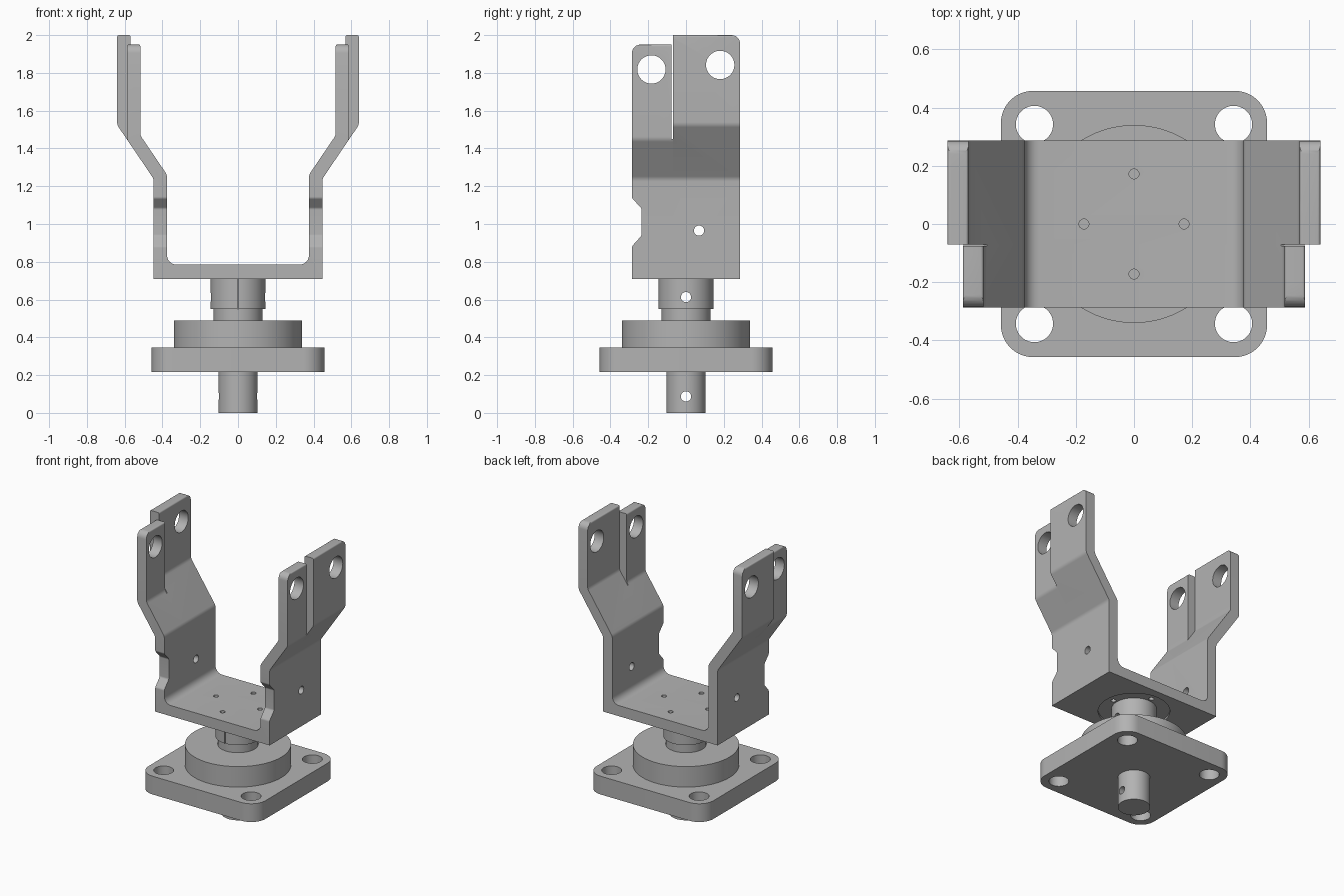
import bpy, bmesh, math
from mathutils import Vector

if "Cube" in bpy.data.objects:
    bpy.data.objects.remove(bpy.data.objects["Cube"])

grey = bpy.data.materials.new("plain_grey")
grey.diffuse_color = (0.45, 0.45, 0.45, 1)
grey.use_nodes = True
grey.node_tree.nodes["Principled BSDF"].inputs["Base Color"].default_value = grey.diffuse_color


def fillet(points, segs=6):
    """Round the corners of a closed outline given as (u, v, radius)."""
    out = []
    n = len(points)
    for i, (u, v, r) in enumerate(points):
        p = Vector((u, v))
        if r == 0:
            out.append(p)
            continue
        a = (Vector(points[i - 1][:2]) - p).normalized()
        b = (Vector(points[(i + 1) % n][:2]) - p).normalized()
        half = a.angle(b) / 2
        centre = p + (a + b).normalized() * r / math.sin(half)
        s = p + a * r / math.tan(half) - centre
        e = p + b * r / math.tan(half) - centre
        sweep = s.angle(e)
        for k in range(segs + 1):
            t = k / segs
            out.append(centre + (s * math.sin((1 - t) * sweep) + e * math.sin(t * sweep)) / math.sin(sweep))
    return out


def prism(name, outline, axis, lo, hi):
    """Extrude a 2D outline along an axis from lo to hi."""
    place = {'x': lambda p, t: (t, p[0], p[1]),
             'y': lambda p, t: (p[0], t, p[1]),
             'z': lambda p, t: (p[0], p[1], t)}[axis]
    bm = bmesh.new()
    a = [bm.verts.new(place(p, lo)) for p in outline]
    b = [bm.verts.new(place(p, hi)) for p in outline]
    bm.faces.new(a)
    bm.faces.new(b[::-1])
    for i in range(len(a)):
        j = (i + 1) % len(a)
        bm.faces.new((a[i], a[j], b[j], b[i]))
    bmesh.ops.recalc_face_normals(bm, faces=bm.faces)
    mesh = bpy.data.meshes.new(name)
    bm.to_mesh(mesh)
    bm.free()
    mesh.materials.append(grey)
    ob = bpy.data.objects.new(name, mesh)
    bpy.context.collection.objects.link(ob)
    return ob


def cylinder(name, r, axis, lo, hi, u=0, v=0, n=64):
    ring = [(u + r * math.cos(2 * math.pi * i / n), v + r * math.sin(2 * math.pi * i / n)) for i in range(n)]
    return prism(name, ring, axis, lo, hi)


def box(name, u0, u1, v0, v1, axis, lo, hi):
    return prism(name, [(u0, v0), (u1, v0), (u1, v1), (u0, v1)], axis, lo, hi)


def combine(ob, other, operation='DIFFERENCE'):
    """Apply a boolean and remove the helper object."""
    other.hide_render = True
    mod = ob.modifiers.new("cut", 'BOOLEAN')
    mod.operation, mod.object, mod.solver = operation, other, 'EXACT'
    bpy.context.view_layer.objects.active = ob
    bpy.ops.object.modifier_apply(modifier=mod.name)
    bpy.data.objects.remove(other)


def fork_outline(x, top):
    """U-shaped front outline whose arms flare out to x."""
    z = 1.24 + (x - 0.447) * 1.474
    right = [(0.447, 0.71, 0), (0.447, 1.24, 0.05), (x, z, 0.05), (x, top, 0.01),
             (x - 0.071, top, 0.01), (x - 0.071, z + 0.021, 0.05),
             (0.376, 1.261, 0.05), (0.376, 0.785, 0.05)]
    return fillet(right + [(-u, v, r) for u, v, r in reversed(right)])


# Fork bracket: tall rear half and short notched front half
W = 0.286
fork = prism("fork_bracket", fork_outline(0.64, 2.0), 'y', -0.5, 0.5)
rear_side = [(-0.07, 0.6, 0), (W, 0.6, 0), (W, 2.1, 0), (W, 2.0, 0)]
combine(fork, prism("rear_side", fillet([(-0.07, 0.6, 0), (W, 0.6, 0), (W, 2.0, 0.045), (-0.07, 2.0, 0)]),
                    'x', -1, 1), 'INTERSECT')
front = prism("front_half", fork_outline(0.588, 1.95), 'y', -0.5, 0.5)
front_side = fillet([(-0.07, 0.6, 0), (-0.07, 1.95, 0), (-W, 1.95, 0.045),
                     (-W, 1.137, 0.02), (-0.236, 1.083, 0.02),
                     (-0.236, 0.938, 0.02), (-W, 0.882, 0.02), (-W, 0.6, 0)])
combine(front, prism("front_side", front_side, 'x', -1, 1), 'INTERSECT')
combine(fork, front, 'UNION')

# Slit between the tabs, then the arm holes
combine(fork, box("slit", -0.076, -0.07, 1.45, 2.1, 'x', -1, 1))
for y, z, r in ((-0.183, 1.818, 0.075), (0.181, 1.842, 0.075), (0.069, 0.965, 0.027)):
    combine(fork, cylinder("arm_hole", r, 'x', -1, 1, y, z, 48))

# Recess under the bracket floor and four small floor holes
combine(fork, cylinder("recess", 0.23, 'z', 0.6, 0.725))
for x, y in ((0.172, 0), (-0.172, 0), (0, 0.172), (0, -0.172)):
    combine(fork, cylinder("floor_hole", 0.017, 'z', 0.6, 0.9, x, y, 24))

# Hub with cross pin hole and split line
hub = cylinder("hub", 0.145, 'z', 0.55, 0.726)
combine(hub, cylinder("pin_hole", 0.027, 'x', -1, 1, 0, 0.613, 32))
combine(hub, box("split", -0.003, 0.003, -0.2, -0.12, 'z', 0.5, 0.8))
neck = cylinder("hub_neck", 0.13, 'z', 0.488, 0.551)

# Stacked round bearing housing
lower_disc = cylinder("lower_disc", 0.34, 'z', 0.344, 0.40, n=96)
upper_disc = cylinder("upper_disc", 0.34, 'z', 0.40, 0.49, n=96)

# Square mounting plate with corner holes
S = 0.457
plate = prism("mounting_plate", fillet([(-S, -S, 0.11), (S, -S, 0.11), (S, S, 0.11), (-S, S, 0.11)], 12),
              'z', 0.216, 0.345)
for x in (-0.342, 0.342):
    for y in (-0.342, 0.342):
        combine(plate, cylinder("bolt_hole", 0.064, 'z', 0.1, 0.5, x, y, 48))

# Lower shaft with cross pin hole
shaft = cylinder("shaft", 0.104, 'z', 0, 0.217)
combine(shaft, cylinder("shaft_pin_hole", 0.027, 'x', -1, 1, 0, 0.087, 32))

# Smooth the curved faces
bpy.ops.object.select_all(action='DESELECT')
for ob in (fork, hub, neck, lower_disc, upper_disc, plate, shaft):
    ob.select_set(True)
bpy.context.view_layer.objects.active = fork
bpy.ops.object.shade_smooth_by_angle(angle=math.radians(30))
